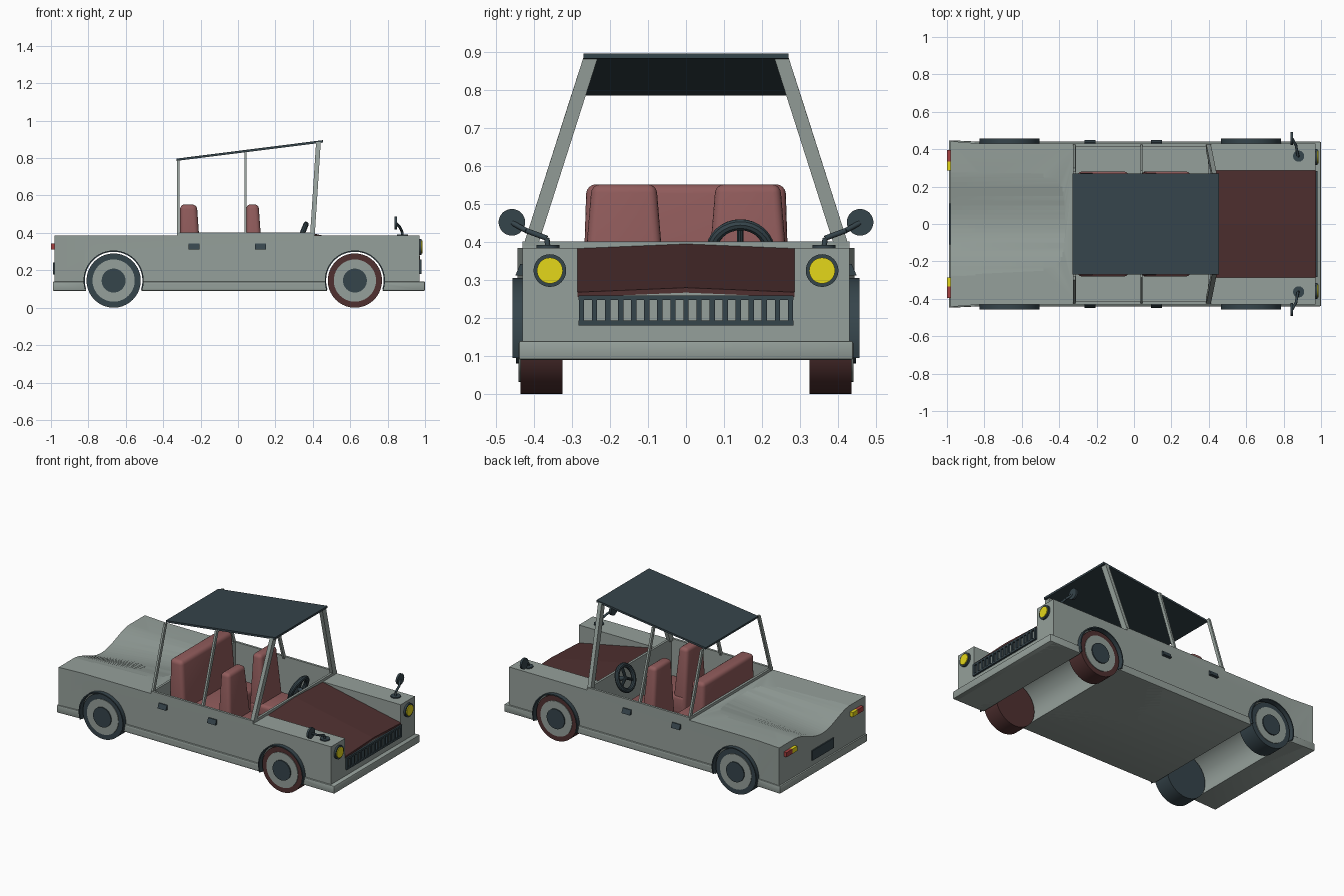
import bpy, bmesh, math
from mathutils import Vector

if "Cube" in bpy.data.objects:
    bpy.data.objects.remove(bpy.data.objects["Cube"])


def material(name, rgb):
    m = bpy.data.materials.new(name)
    m.diffuse_color = (*rgb, 1)
    m.use_nodes = True
    m.node_tree.nodes["Principled BSDF"].inputs["Base Color"].default_value = m.diffuse_color
    return m


GREY = material("body grey", (0.30, 0.35, 0.325))
SLATE = material("dark slate", (0.036, 0.058, 0.07))
MAROON = material("dark maroon", (0.08, 0.03, 0.03))
ROSE = material("seat red", (0.28, 0.105, 0.105))
YELLOW = material("lamp yellow", (0.78, 0.68, 0.01))
RED = material("tail lamp red", (0.38, 0.05, 0.05))


def finish(name, bm, mat):
    bmesh.ops.recalc_face_normals(bm, faces=bm.faces[:])
    me = bpy.data.meshes.new(name)
    bm.to_mesh(me)
    bm.free()
    ob = bpy.data.objects.new(name, me)
    bpy.context.collection.objects.link(ob)
    if mat:
        me.materials.append(mat)
    return ob


def loft(name, rings, mat=None):
    """Skin equal-length rings of points and cap both ends."""
    bm = bmesh.new()
    vs = [[bm.verts.new(p) for p in ring] for ring in rings]
    n = len(rings[0])
    for a, b in zip(vs, vs[1:]):
        for i in range(n):
            j = (i + 1) % n
            bm.faces.new((a[i], a[j], b[j], b[i]))
    bm.faces.new(vs[0])
    bm.faces.new(vs[-1])
    return finish(name, bm, mat)


def rect_z(x0, x1, y0, y1, z):
    return [(x0, y0, z), (x1, y0, z), (x1, y1, z), (x0, y1, z)]


def rect_x(x, w, z0, z1):
    return [(x, -w, z0), (x, w, z0), (x, w, z1), (x, -w, z1)]


def box(name, x, y, z, mat=None):
    return loft(name, [rect_z(*x, *y, z[0]), rect_z(*x, *y, z[1])], mat)


def rod(name, p0, p1, r, mat=None, seg=32):
    """Cylinder between two points."""
    p0, p1 = Vector(p0), Vector(p1)
    d = p1 - p0
    bm = bmesh.new()
    bmesh.ops.create_cone(bm, cap_ends=True, segments=seg, radius1=r, radius2=r, depth=d.length)
    bm.transform(d.to_track_quat('Z', 'Y').to_matrix().to_4x4())
    bmesh.ops.translate(bm, vec=(p0 + p1) / 2, verts=bm.verts[:])
    return smooth(finish(name, bm, mat))


def select(ob):
    bpy.ops.object.select_all(action='DESELECT')
    ob.select_set(True)
    bpy.context.view_layer.objects.active = ob


def smooth(ob):
    select(ob)
    bpy.ops.object.shade_smooth_by_angle(angle=math.radians(35))
    return ob


def bevel(ob, width, seg):
    m = ob.modifiers.new("bevel", 'BEVEL')
    m.width, m.segments = width, seg
    select(ob)
    bpy.ops.object.modifier_apply(modifier=m.name)
    return smooth(ob)


def cut(ob, cutters):
    select(ob)
    for c in cutters:
        m = ob.modifiers.new("cut", 'BOOLEAN')
        m.operation, m.solver, m.object = 'DIFFERENCE', 'EXACT', c
        bpy.ops.object.modifier_apply(modifier=m.name)
    return smooth(ob)


AXLES = ((-0.665, SLATE), (0.625, MAROON))
AXLE_Z = 0.145

# Cutters: wheel tunnels, cabin tub, hood recess, boot-lid hollow
wells = [rod("well_cutter", (x, -0.6, AXLE_Z), (x, 0.6, AXLE_Z), 0.158, seg=48) for x, _ in AXLES]
tub = box("tub_cutter", (-0.31, 0.395), (-0.415, 0.415), (0.12, 0.6))


def hood_ring(x, z, top, w=0.285):
    return [(x, -w, z), (x, 0, z + 0.012), (x, w, z), (x, w, top), (x, 0, top + 0.012), (x, -w, top)]


hood_cut = loft("hood_cutter", [hood_ring(0.41, 0.377, 0.6), hood_ring(1.05, 0.245, 0.6)])


def boot_ring(x, dip):
    pts = []
    for i in range(25):
        y = -0.30 + 0.025 * i
        pts.append((x, y, 0.386 - dip * (0.5 + 0.5 * math.cos(math.pi * y / 0.30))))
    return pts + [(x, 0.30, 0.6), (x, -0.30, 0.6)]


boot_cut = loft("boot_cutter", [boot_ring(-1.05, 0.083), boot_ring(-0.36, 0.0)])

# Body shell, sill skirt and raised cabin rim
body = loft("body", [rect_x(-0.98, 0.443, 0.09, 0.385), rect_x(-0.82, 0.43, 0.09, 0.385),
                     rect_x(0.97, 0.43, 0.09, 0.385)], GREY)
cut(body, wells + [tub, hood_cut, boot_cut])
skirt = loft("skirt", [rect_x(-0.99, 0.448, 0.09, 0.14), rect_x(-0.82, 0.44, 0.09, 0.14),
                       rect_x(1.0, 0.44, 0.09, 0.14)], GREY)
bevel(skirt, 0.006, 2)
cut(skirt, wells + [tub])
rim = box("cabin_rim", (-0.325, 0.41), (-0.43, 0.43), (0.38, 0.402), GREY)
cut(rim, [tub])
for c in wells + [tub, hood_cut, boot_cut]:
    bpy.data.objects.remove(c)

# Hood panel with a centre crease
loft("hood", [hood_ring(0.41, 0.37, 0.383), hood_ring(0.972, 0.255, 0.268)], MAROON)

# Roof and its pillars
loft("roof", [rect_x(-0.33, 0.27, 0.785, 0.797), rect_x(0.455, 0.27, 0.883, 0.896)], SLATE)
# bottom x, top x, x width, y width, top z
PILLARS = ((-0.319, -0.319, 0.013, 0.022, 0.79), (0.04, 0.04, 0.013, 0.022, 0.835),
           (0.398, 0.43, 0.025, 0.038, 0.885))
for s in (-1, 1):
    for xb, xt, wx, wy, zt in PILLARS:
        yt = 0.43 - 0.16 * (zt - 0.39) / 0.495
        loft("pillar", [rect_z(xb - wx / 2, xb + wx / 2, s * (0.428 - wy), s * 0.428, 0.39),
                        rect_z(xt - wx / 2, xt + wx / 2, s * (yt - wy), s * yt, zt)], GREY)

# Seats: rear bench and two front seats
bevel(loft("rear_seat_back", [rect_z(-0.31, -0.19, -0.275, 0.275, 0.13),
                              rect_z(-0.31, -0.22, -0.262, 0.262, 0.552)], ROSE), 0.025, 4)
bevel(box("rear_seat_cushion", (-0.30, -0.03), (-0.28, 0.28), (0.12, 0.25), ROSE), 0.02, 3)
for s in (-1, 1):
    c = s * 0.163
    bevel(loft("front_seat_back", [rect_z(0.04, 0.14, c - 0.12, c + 0.12, 0.13),
                                   rect_z(0.045, 0.11, c - 0.085, c + 0.085, 0.552)], ROSE), 0.022, 4)
    bevel(box("front_seat_cushion", (0.05, 0.30), (c - 0.117, c + 0.117), (0.12, 0.25), ROSE), 0.02, 3)

# Steering wheel
hub = Vector((0.335, 0.143, 0.375))
bpy.ops.mesh.primitive_torus_add(location=hub, rotation=(0, math.radians(-68), 0), major_radius=0.076,
                                 minor_radius=0.015, major_segments=32, minor_segments=10)
ring = bpy.context.object
ring.name = "steering_wheel"
ring.data.materials.append(SLATE)
smooth(ring)
rod("steering_column", hub, hub + Vector((0.08, 0, -0.032)), 0.014, SLATE, 16)
for a in (90, 210, 330):
    a = math.radians(a)
    d = Vector((0.37 * math.sin(a), math.cos(a), 0.93 * math.sin(a)))
    rod("steering_spoke", hub, hub + 0.072 * d, 0.009, SLATE, 10)

for s in (-1, 1):
    for x, tyre in AXLES:
        # Wheels: tyre, rim ring and hub cap
        for part, y0, y1, r, mat in (("tyre", 0.325, 0.436, 0.145, tyre), ("wheel_rim", 0.40, 0.44, 0.113, GREY),
                                     ("hub_cap", 0.41, 0.447, 0.064, SLATE)):
            rod(part, (x, s * y0, AXLE_Z), (x, s * y1, AXLE_Z), r, mat, 40)
        # Wheel arch trims
        rings = []
        for i in range(33):
            a = math.radians(-18 + 216 * i / 32)
            rings.append([(x + r * math.cos(a), s * y, AXLE_Z + r * math.sin(a))
                          for r, y in ((0.154, 0.42), (0.154, 0.457), (0.161, 0.457), (0.161, 0.42))])
        smooth(loft("arch_trim", rings, SLATE))
    # Door handles
    for x in (-0.235, 0.12):
        loft("door_handle", [rect_z(x - 0.03, x + 0.03, s * 0.42, s * 0.449, 0.312),
                             rect_z(x - 0.03, x + 0.03, s * 0.42, s * 0.436, 0.342)], SLATE)
    # Headlamps
    rod("headlamp_ring", (0.96, s * 0.358, 0.325), (0.982, s * 0.358, 0.325), 0.043, SLATE)
    rod("headlamp", (0.965, s * 0.358, 0.325), (0.987, s * 0.358, 0.325), 0.034, YELLOW)
    # Tail lamps
    box("tail_lamp_yellow", (-1.0, -0.97), (s * 0.285, s * 0.335), (0.312, 0.342), YELLOW)
    box("tail_lamp_red", (-1.0, -0.97), (s * 0.335, s * 0.395), (0.312, 0.342), RED)
    # Fender mirrors
    rod("mirror_base", (0.88, s * 0.363, 0.38), (0.88, s * 0.363, 0.392), 0.03, SLATE)
    path = [(0.88, s * 0.363, 0.385), (0.876, s * 0.366, 0.41), (0.866, s * 0.42, 0.43), (0.846, s * 0.456, 0.45)]
    for p, q in zip(path, path[1:]):
        rod("mirror_arm", p, q, 0.007, SLATE, 12)
    rod("mirror", (0.837, s * 0.458, 0.452), (0.85, s * 0.458, 0.452), 0.035, SLATE)

# Grille frame and bars
for z in (0.187, 0.253):
    box("grille_rail", (0.96, 0.982), (-0.283, 0.283), (z - 0.006, z + 0.006), SLATE)
for i in range(17):
    y = -0.275 + 0.55 * i / 16
    box("grille_bar", (0.96, 0.982), (y - 0.007, y + 0.007), (0.187, 0.253), SLATE)

# Rear plate
box("rear_plate", (-0.988, -0.97), (-0.11, 0.11), (0.178, 0.242), SLATE)
